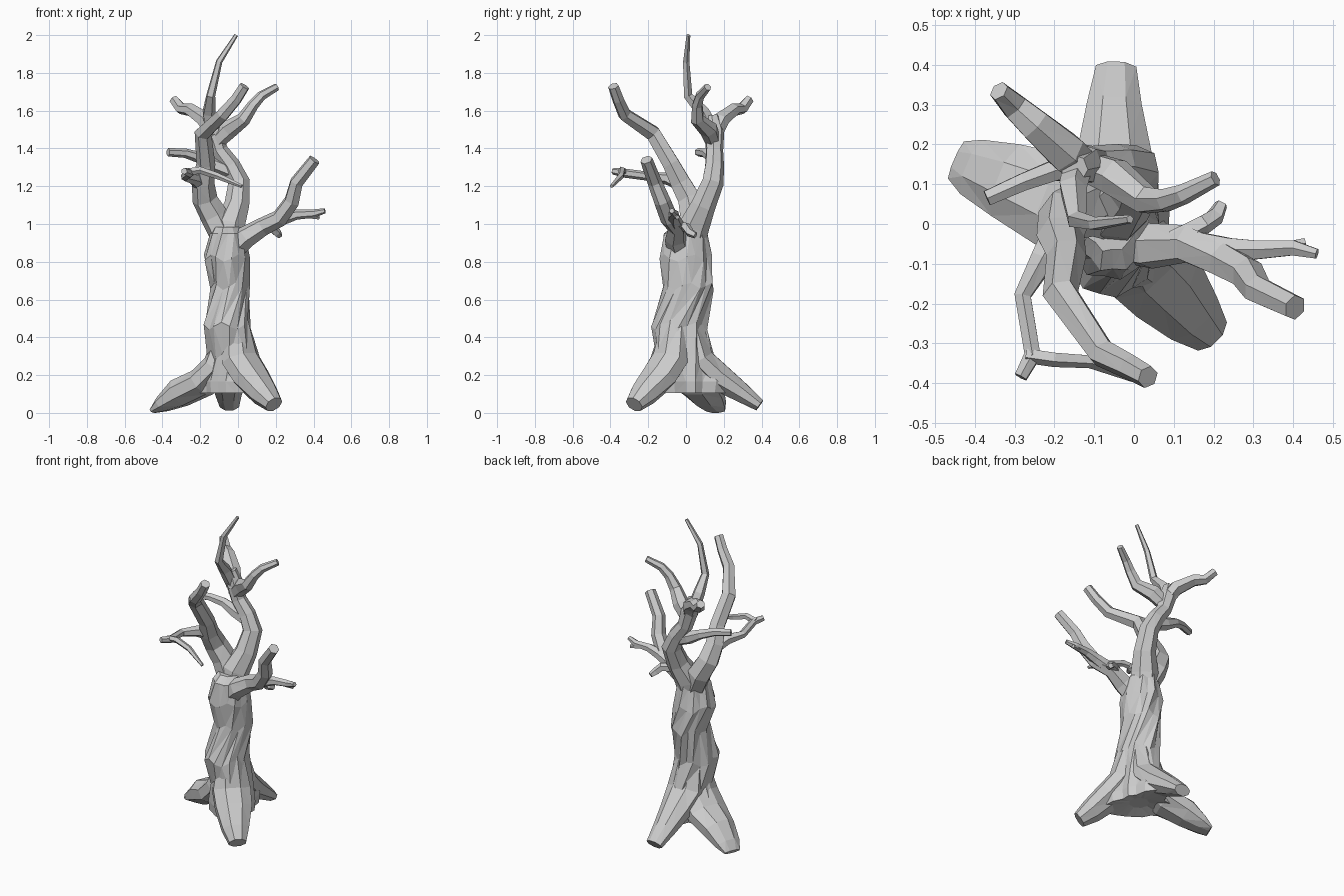
import bpy, bmesh, math, random
from mathutils import Vector

random.seed(4)
parts = []


def loft(name, rings):
    """Closed mesh from a list of equal-length point rings."""
    bm = bmesh.new()
    vs = [[bm.verts.new(p) for p in ring] for ring in rings]
    n = len(vs[0])
    for a, b in zip(vs, vs[1:]):
        for i in range(n):
            j = (i + 1) % n
            bm.faces.new((a[i], a[j], b[j], b[i]))
    bm.faces.new(vs[0][::-1])
    bm.faces.new(vs[-1])
    bmesh.ops.triangulate(bm, faces=bm.faces)
    bmesh.ops.recalc_face_normals(bm, faces=bm.faces)
    me = bpy.data.meshes.new(name)
    bm.to_mesh(me)
    bm.free()
    ob = bpy.data.objects.new(name, me)
    bpy.context.collection.objects.link(ob)
    parts.append(ob)
    return ob


def limb(name, path, sides=6):
    """Tapered limb; each path point is x, y, z, half width[, half height]."""
    pts = [Vector(p[:3]) for p in path]
    flat = pts[-1] - pts[0]
    side = Vector((-flat.y, flat.x, 0)).normalized()
    rings = []
    for i, p in enumerate(pts):
        t = Vector()
        if i > 0:
            t += (p - pts[i - 1]).normalized()
        if i < len(pts) - 1:
            t += (pts[i + 1] - p).normalized()
        t.normalize()
        side = (side - t * side.dot(t)).normalized()
        up = t.cross(side)
        w, h = path[i][3], path[i][-1]
        ring = []
        for k in range(sides):
            a = 2 * math.pi * (k + 0.5) / sides
            q = p + side * (math.cos(a) * w) + up * (math.sin(a) * h)
            q.z = max(q.z, 0.0)
            ring.append(q)
        rings.append(ring)
    return loft(name, rings)


def lobe(a):
    """1 towards a root, falling to 0 between roots."""
    return max(math.exp(-(math.remainder(a - math.radians(d), math.tau) / .5) ** 2)
               for d in (158, -52, 90))


# Twisted, grooved trunk with a flared foot:
# centre x, y, height, half width x, half width y, twist, flare towards roots
levels = [(-.04, .0, .125, .06, .06, 0, 0), (-.04, .0, .105, .13, .14, 0, .10),
          (-.04, .0, .165, .135, .145, 0, .11), (-.035, -.01, .29, .115, .14, .1, .03),
          (-.06, -.035, .46, .125, .148, .3, 0), (-.04, .015, .67, .105, .134, .8, 0),
          (-.062, -.003, .82, .122, .138, 1.1, 0), (-.055, -.005, .95, .092, .116, 1.25, 0),
          (-.06, .02, .985, .07, .09, 1.3, 0)]
N = 18
ridge = [1.02 if k % 2 else random.uniform(.9, .98) for k in range(N)]
rings = []
for i, (cx, cy, cz, rx, ry, tw, flare) in enumerate(levels):
    ring = []
    for k in range(N):
        a = math.tau * k / N + tw
        f = flare * lobe(a)
        ring.append((cx + (rx * ridge[k] + f) * math.cos(a),
                     cy + (ry * ridge[k] + f) * math.sin(a),
                     cz + (.02 * math.sin(k * 1.7) if 2 < i < 7 else 0)))
    rings.append(ring)
trunk = loft("trunk", rings)

# Roots, broad where they leave the trunk
limb("root_left", [(-.05, .0, .44, .09, .06), (-.10, .02, .25, .13, .08),
                   (-.19, .055, .16, .13, .08), (-.31, .105, .105, .105, .08),
                   (-.40, .14, .045, .08, .045), (-.445, .16, .012, .055, .015)], 8)
limb("root_front", [(-.02, -.05, .48, .08, .08), (.015, -.09, .28, .12, .085),
                    (.07, -.145, .19, .115, .085), (.14, -.225, .10, .085, .07),
                    (.19, -.275, .045, .055, .047)], 8)
limb("root_back", [(-.05, .02, .48, .09, .07), (-.05, .075, .28, .12, .08),
                   (-.05, .17, .19, .10, .08), (-.05, .29, .11, .075, .057),
                   (-.045, .39, .04, .055, .035)], 8)

# Leader and its crown twigs
limb("leader", [(-.06, .01, .86, .08), (-.045, .04, .99, .085), (-.005, .09, 1.1, .068),
                (.005, .14, 1.22, .06), (-.04, .15, 1.31, .052),
                (-.10, .15, 1.39, .047), (-.13, .15, 1.49, .053), (-.15, .14, 1.57, .035)], 7)
limb("spire", [(-.14, .15, 1.47, .04), (-.155, .09, 1.59, .037), (-.145, .01, 1.68, .025),
               (-.10, .0, 1.86, .018), (-.01, .012, 2.0, .011)], 5)
limb("crown_back_twig", [(-.12, .14, 1.46, .045), (-.17, .18, 1.55, .055, .045),
                         (-.25, .25, 1.605, .045, .035), (-.30, .295, 1.61, .037, .03),
                         (-.34, .335, 1.66, .026)])
limb("crown_right_twig", [(-.13, .15, 1.42, .04), (-.05, .12, 1.50, .05),
                          (.03, .06, 1.555, .038), (.08, .06, 1.63, .03),
                          (.125, .075, 1.68, .026), (.205, .115, 1.725, .02)])
limb("left_twig", [(-.02, .14, 1.27, .04), (-.12, .14, 1.31, .04), (-.20, .135, 1.35, .03),
                   (-.28, .105, 1.375, .025), (-.37, .065, 1.38, .022)])

# Front limb and its forked twig
limb("front_limb", [(-.06, .02, .9, .07), (-.125, .04, 1.04, .075), (-.175, .02, 1.13, .068),
                    (-.185, -.03, 1.22, .06), (-.17, -.08, 1.32, .05),
                    (-.185, -.175, 1.48, .046), (-.08, -.325, 1.58, .037),
                    (-.01, -.36, 1.66, .032), (.035, -.385, 1.73, .029)])
limb("fork_twig", [(-.18, .01, 1.19, .04), (-.23, -.09, 1.24, .035), (-.28, -.18, 1.25, .024),
                   (-.255, -.33, 1.27, .024), (-.285, -.385, 1.28, .018)])
limb("fork_twig_side", [(-.27, -.33, 1.275, .02), (-.20, -.34, 1.285, .02),
                        (-.11, -.345, 1.255, .018), (.02, -.395, 1.20, .01)], 5)

# Right limb and its twigs
limb("right_limb", [(-.04, -.03, .86, .07), (.04, -.055, .93, .06), (.13, -.05, .985, .05),
                    (.22, -.09, 1.03, .047), (.285, -.125, 1.12, .044),
                    (.31, -.165, 1.22, .038), (.405, -.21, 1.34, .033)])
limb("right_outer_twig", [(.16, -.055, 1.0, .04), (.24, -.065, 1.03, .034),
                          (.31, -.065, 1.05, .027), (.40, -.06, 1.055, .022),
                          (.46, -.075, 1.07, .014)])
limb("right_outer_knob", [(.37, -.06, 1.045, .015), (.43, -.045, 1.035, .012)], 5)
limb("right_back_twig", [(.10, -.04, .985, .03), (.175, .0, .985, .026),
                         (.205, .02, .955, .024), (.22, .05, .94, .017)], 5)

# Fuse every limb and root into one skin
limbs = bpy.data.collections.new("limbs")
for ob in parts[1:]:
    limbs.objects.link(ob)
mod = trunk.modifiers.new("fuse", 'BOOLEAN')
mod.operation = 'UNION'
mod.operand_type = 'COLLECTION'
mod.collection = limbs
mod.solver = 'EXACT'
mod.use_self = True
dg = bpy.context.evaluated_depsgraph_get()
fused = bpy.data.meshes.new_from_object(trunk.evaluated_get(dg))
trunk.modifiers.clear()
trunk.data = fused
trunk.name = "dead_tree"
for ob in parts[1:]:
    bpy.data.objects.remove(ob, do_unlink=True)
bpy.data.collections.remove(limbs)
